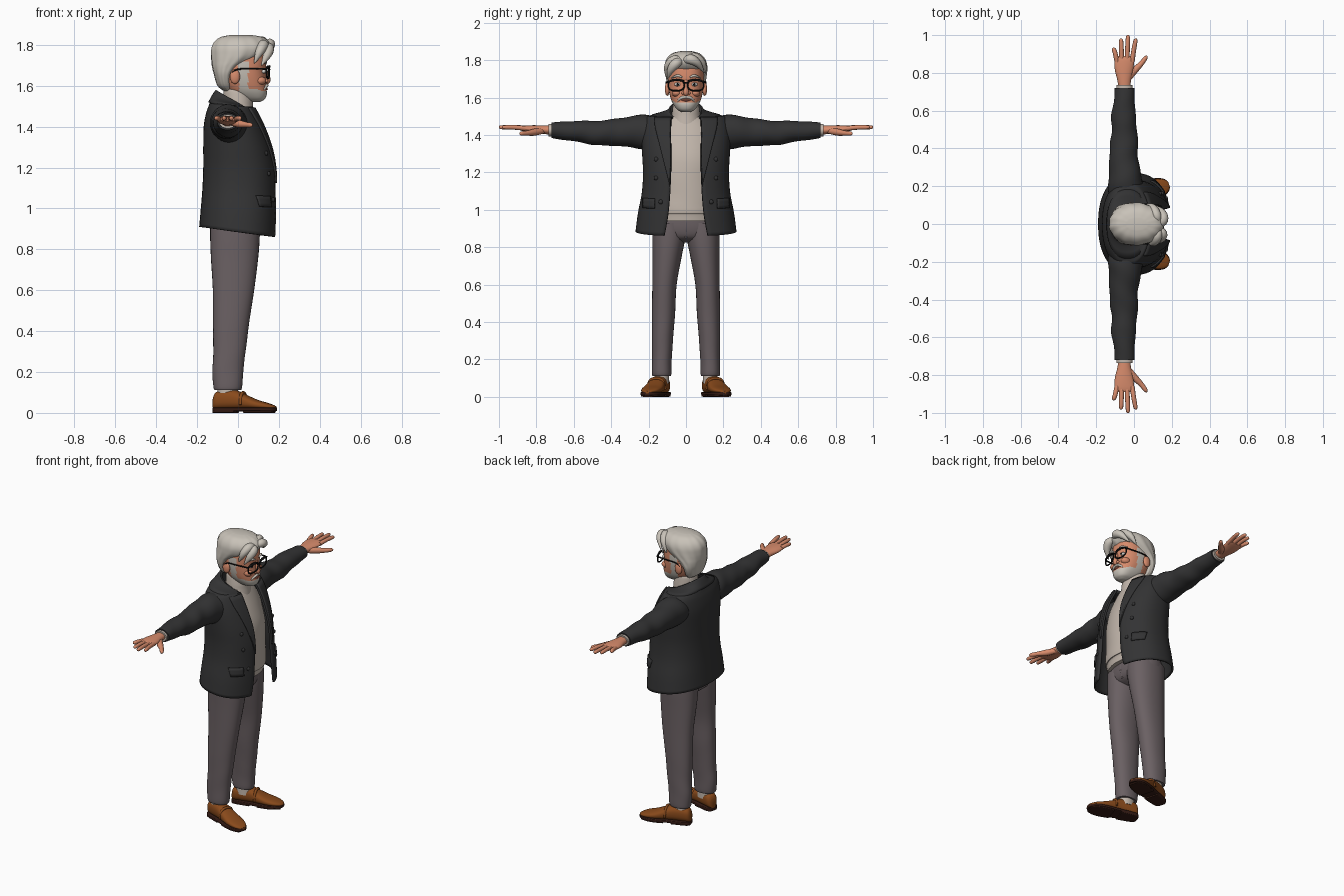
import bpy, bmesh, math
from mathutils import Vector, Matrix

def mat(name, r, g, b):
    m = bpy.data.materials.new(name)
    m.diffuse_color = (r, g, b, 1)
    return m

JACKET = mat("charcoal", .033, .033, .034)
PANTS = mat("grey_mauve", .145, .118, .125)
KNIT = mat("cream_knit", .54, .47, .41)
SKIN = mat("skin", .68, .26, .15)
HAIR = mat("silver_hair", .58, .54, .48)
SHOE = mat("brown_leather", .25, .068, .011)
SOLE = mat("dark_sole", .035, .011, .007)
BLACK = mat("black", .006, .006, .006)
WHITE = mat("eye_white", .7, .68, .65)
LIP = mat("lip", .42, .12, .08)

def smooth(keys, sub):
    """Catmull-Rom resampling of tuples."""
    out, n = [], len(keys)
    for i in range(n - 1):
        p = [keys[max(0, min(n - 1, i + k))] for k in (-1, 0, 1, 2)]
        for s in range(sub):
            t = s / sub
            out.append(tuple(.5 * (2 * b + (c - a) * t + (2 * a - 5 * b + 4 * c - d) * t * t
                       + (3 * b - a - 3 * c + d) * t ** 3) for a, b, c, d in zip(*p)))
    return out + [tuple(keys[-1])]

def skin_rings(name, rings, mats, closed=True, mirror=False, solid=0, rule=None, matrix=None):
    bm = bmesh.new()
    vs = [[bm.verts.new(p) for p in r] for r in rings]
    n = len(vs[0])
    for a, b in zip(vs, vs[1:]):
        for j in range(n if closed else n - 1):
            k = (j + 1) % n
            bm.faces.new((a[j], a[k], b[k], b[j]))
    if closed:
        bm.faces.new(vs[0][::-1])
        bm.faces.new(vs[-1])
        bmesh.ops.recalc_face_normals(bm, faces=bm.faces)
    if matrix:
        bm.transform(matrix)
    return finish(name, bm, mats, mirror, solid, rule)

def finish(name, bm, mats, mirror=False, solid=0, rule=None):
    mats = mats if isinstance(mats, list) else [mats]
    if rule:
        for f in bm.faces:
            f.material_index = rule(f.calc_center_median())
    me = bpy.data.meshes.new(name)
    bm.to_mesh(me)
    bm.free()
    for m in mats:
        me.materials.append(m)
    ob = bpy.data.objects.new(name, me)
    bpy.context.collection.objects.link(ob)
    if solid:
        s = ob.modifiers.new("thickness", 'SOLIDIFY')
        s.thickness, s.offset = solid, -1
    if mirror:
        ob.modifiers.new("pair", 'MIRROR').use_axis = (False, True, False)
    return ob

def sgnpow(v, e):
    return math.copysign(abs(v) ** e, v)

def loft(name, keys, mats, axis='z', n=2, seg=32, sub=4, ripple=None, **kw):
    """keys: (position on axis, centre 1, centre 2, radius 1, radius 2)"""
    rings = []
    for p, c1, c2, r1, r2 in smooth(keys, sub):
        ring = []
        for j in range(seg):
            a = 2 * math.pi * j / seg
            k = 1 + (ripple(a, p) if ripple else 0)
            u = c1 + k * r1 * sgnpow(math.cos(a), 2 / n)
            v = c2 + k * r2 * sgnpow(math.sin(a), 2 / n)
            ring.append({'z': (u, v, p), 'y': (u, p, v), 'x': (p, u, v)}[axis])
        rings.append(ring)
    return skin_rings(name, rings, mats, **kw)

def span(keys):
    """(z, back x, front x, half width) to loft keys"""
    return [(z, (b + f) / 2, 0, (f - b) / 2, w) for z, b, f, w in keys]

def tube(name, keys, m, seg=10, sub=4, **kw):
    """keys: (x, y, z, radius)"""
    pts = smooth(keys, sub)
    rings, nrm = [], Vector((.31, .2, .93))
    for i, p in enumerate(pts):
        d = Vector(pts[min(i + 1, len(pts) - 1)][:3]) - Vector(pts[max(i - 1, 0)][:3])
        d.normalize()
        nrm = (nrm - d * nrm.dot(d)).normalized()
        b = d.cross(nrm)
        rings.append([Vector(p[:3]) + max(p[3], .0005) * (nrm * math.cos(2 * math.pi * j / seg)
                      + b * math.sin(2 * math.pi * j / seg)) for j in range(seg)])
    return skin_rings(name, rings, m, **kw)

def ball(name, loc, scale, m, mirror=False):
    bm = bmesh.new()
    bmesh.ops.create_uvsphere(bm, u_segments=20, v_segments=12, radius=1,
                              matrix=Matrix.Translation(loc) @ Matrix.Diagonal((*scale, 1)))
    return finish(name, bm, m, mirror)

# Jacket surface: (z, back x, front x, half width, opening half width)
N = 2.3
JK = smooth([(.91, -.19, .195, .27, .118), (1, -.182, .195, .257, .098), (1.1, -.174, .192, .236, .087),
             (1.2, -.17, .187, .23, .082), (1.3, -.17, .167, .235, .08), (1.4, -.168, .13, .238, .082),
             (1.47, -.155, .095, .226, .08), (1.505, -.142, .075, .2, .077), (1.525, -.13, .06, .14, .072),
             (1.545, -.118, .05, .095, .066), (1.575, -.1, .04, .082, .06)], 4)

def row(z):
    for a, b in zip(JK, JK[1:]):
        if z <= b[0]:
            t = (z - a[0]) / (b[0] - a[0])
            return [p + (q - p) * t for p, q in zip(a, b)]
    return JK[-1]

def angle(z, y=None):
    r = row(z)
    return math.pi - math.asin(min(1, ((y or r[4]) / r[3])) ** (N / 2))

def coat(z, t, off=0):
    _, b, f, w, _ = row(z)
    x = (b + f) / 2 - ((f - b) / 2 + off) * sgnpow(math.cos(t), 2 / N)
    y = (w + off) * sgnpow(math.sin(t), 2 / N)
    z -= .05 * max(0, (1.15 - z) / .24) * (x + .19) / .38
    z -= .07 * max(0, (z - 1.5) / .07) * (x + .1) / .13
    return (x, y, z)

def patch(name, z0, z1, t0, t1, off, nz=14, nt=8, mirror=True):
    zs = [z0 + (z1 - z0) * i / nz for i in range(nz + 1)]
    skin_rings(name, [[coat(z, t0(z) + (t1(z) - t0(z)) * j / nt, off) for j in range(nt + 1)] for z in zs],
               JACKET, closed=False, mirror=mirror, solid=off + .004)

skin_rings("jacket_body", [[coat(r[0], angle(r[0]) * (1 - j / 28)) for j in range(57)] for r in JK],
           JACKET, closed=False, solid=.012)
patch("lapel", 1.13, 1.495, angle, lambda z: angle(z, .084 + .078 * min(1, (z - 1.13) / .32)), .009)
patch("collar", 1.515, 1.575, angle, lambda z: -angle(z), .009, 6, 50, False)
patch("pocket_flap", 1.03, 1.075, lambda z: angle(z, .165), lambda z: angle(z, .225), .008, 3)
for z, y in ((1.27, .16), (1.17, .16), (1.06, .135)):
    ball("jacket_button", coat(z, angle(z, y)), (.009, .012, .012), JACKET, True)

# Sleeves, cuffs and hands
loft("sleeve", [(.13, -.045, 1.415, .085, .075), (.2, -.045, 1.415, .092, .092), (.27, -.048, 1.417, .085, .087),
                (.35, -.055, 1.415, .075, .075), (.42, -.053, 1.412, .075, .069), (.49, -.05, 1.41, .066, .064),
                (.56, -.056, 1.418, .066, .058), (.64, -.052, 1.422, .056, .05), (.72, -.05, 1.425, .051, .042)],
     JACKET, 'y', mirror=True, ripple=lambda a, p: .022 * math.sin(45 * p + 2 * a))
loft("shirt_cuff", [(.7, -.05, 1.425, .043, .035), (.735, -.05, 1.425, .043, .034)], KNIT, 'y', mirror=True)
loft("palm", [(.71, -.05, 1.425, .031, .024), (.76, -.052, 1.428, .036, .023), (.82, -.053, 1.431, .049, .021),
              (.87, -.051, 1.435, .052, .015), (.89, -.05, 1.436, .044, .009)], SKIN, 'y', mirror=True)
for x0, x1, y1 in ((-.09, -.106, .935), (-.065, -.068, .982), (-.037, -.032, 1), (-.01, .008, .982)):
    tube("finger", [(x0, .86, 1.435, .013), ((x0 + x1) / 2, (.86 + y1) / 2, 1.441, .0125),
                    (x1, y1 - .01, 1.441, .0105), (x1, y1, 1.44, .002)], SKIN, mirror=True)
tube("thumb", [(-.035, .765, 1.422, .016), (0, .81, 1.415, .019), (.035, .845, 1.41, .014),
               (.062, .88, 1.408, .011), (.07, .89, 1.408, .002)], SKIN, mirror=True)

# Sweater with ribbed hem and roll neck
loft("sweater", span([(.94, -.13, .137, .18), (.98, -.13, .143, .183), (.99, -.135, .154, .187),
                      (1.1, -.14, .152, .185), (1.25, -.14, .148, .185), (1.36, -.14, .118, .18),
                      (1.45, -.12, .082, .15), (1.5, -.09, .06, .09)]), KNIT, seg=48,
     ripple=lambda a, p: .007 * math.sin(35 * p + 3 * a) if p > 1 else 0)
loft("roll_neck", span([(1.45, -.08, .08, .085), (1.5, -.073, .074, .076), (1.53, -.073, .072, .073),
                        (1.575, -.07, .062, .067), (1.585, -.06, .055, .06)]), KNIT)
loft("neck", span([(1.54, -.06, .055, .058), (1.64, -.07, .06, .06)]), SKIN)

# Trousers
loft("trouser_leg", [(.112, -.05, .13, .066, .049), (.13, -.05, .13, .071, .052), (.2, -.05, .129, .075, .053),
                     (.3, -.042, .126, .079, .056), (.45, -.033, .12, .089, .062), (.6, -.022, .115, .101, .065),
                     (.75, -.017, .101, .115, .078), (.85, -.015, .092, .121, .088), (.93, -.015, .09, .122, .088)],
     PANTS, n=2.2, mirror=True, ripple=lambda a, p: .012 * math.sin(40 * p + 2 * a) * max(0, 1 - p / .6))
loft("trouser_hips", span([(.825, -.08, .04, .07), (.85, -.125, .09, .15), (.9, -.137, .108, .18),
                           (.97, -.13, .11, .178)]), PANTS, n=2.3)
tube("trouser_fly", [(.102, 0, .95, .008), (.102, 0, .9, .008), (.088, 0, .85, .006)], PANTS)

# Socks and loafers, toes turned out
loft("sock", [(.07, -.05, .13, .052, .04), (.14, -.05, .13, .05, .039)], KNIT, mirror=True)
turn = Matrix.Translation((-.118, .115, 0)) @ Matrix.Rotation(math.radians(17), 4, 'Z')
outline = [(0, .022, .078), (.015, .036, .102), (.06, .042, .113), (.115, .045, .11), (.165, .05, .088),
           (.22, .054, .064), (.27, .048, .05), (.305, .03, .038), (.318, .01, .03)]
loft("loafer", [(u, 0, (t + .018) / 2, w, (t - .018) / 2) for u, w, t in outline], SHOE, 'x', n=2.5,
     mirror=True, matrix=turn)
loft("sole", [(u, 0, .017, w + .004, .009) for u, w, t in outline], SOLE, 'x', n=6, mirror=True, matrix=turn)
loft("heel", [(u, 0, .011, w + .003, .011) for u, w, t in outline[:4]], SOLE, 'x', n=6, mirror=True, matrix=turn)
loft("ball_sole", [(u, 0, .008, w, .008) for u, w, t in outline[4:8]], SOLE, 'x', n=6, mirror=True, matrix=turn)
tube("loafer_strap", [(.15, -.051, .04, .006), (.15, -.035, .086, .008), (.15, 0, .099, .008),
                      (.15, .035, .086, .008), (.15, .051, .04, .006)], SHOE, mirror=True, matrix=turn)

# Head with beard coloured along jaw and sideburns
def beard(c):
    edge = 1.572 + .5 * max(0, abs(c.y) - .05)
    return 1 if c.x > .005 and (c.z < edge or (c.x < .05 and c.z < 1.72)) else 0

loft("head", span([(1.522, .045, .11, .022), (1.535, .02, .131, .046), (1.56, -.03, .141, .066),
                   (1.59, -.06, .139, .08), (1.63, -.085, .136, .09), (1.67, -.1, .134, .095),
                   (1.72, -.11, .137, .096), (1.78, -.1, .125, .09), (1.82, -.06, .08, .055)]),
     [SKIN, HAIR], n=2.4, seg=72, sub=6, rule=beard)
tube("moustache", [(.142, 0, 1.603, .007), (.14, .02, 1.6, .008), (.131, .038, 1.588, .006),
                   (.125, .045, 1.575, .002)], HAIR, mirror=True)
tube("mouth", [(.136, -.026, 1.587, .002), (.141, 0, 1.584, .005), (.136, .026, 1.587, .002)], LIP)
tube("nose", [(.13, 0, 1.695, .008), (.139, 0, 1.66, .011), (.145, 0, 1.632, .015), (.141, 0, 1.617, .012),
              (.135, 0, 1.612, .002)], SKIN)
ball("nostril", (.136, .014, 1.624), (.012, .01, .009), SKIN, True)
ball("cheek", (.105, .05, 1.625), (.033, .026, .022), SKIN, True)
ball("ear", (-.015, .1, 1.645), (.025, .013, .036), SKIN, True)
ball("eye", (.124, .045, 1.67), (.013, .017, .01), WHITE, True)
ball("pupil", (.134, .045, 1.67), (.005, .007, .007), BLACK, True)
tube("eyebrow", [(.136, .02, 1.708, .004), (.134, .045, 1.717, .007), (.115, .078, 1.705, .003)], HAIR, mirror=True)

# Spectacles
ring = [(.152 - .012 * abs(math.cos(a) + 1) / 2, .052 + .043 * sgnpow(math.cos(a), .8),
         1.666 + .03 * sgnpow(math.sin(a), .8), .0045) for a in [math.pi * i / 12 for i in range(25)]]
tube("lens_rim", ring, BLACK, seg=8, sub=2, mirror=True)
tube("brow_bar", [(.152, .012, 1.688, .005), (.153, .05, 1.695, .006), (.142, .095, 1.685, .005)], BLACK, mirror=True)
tube("bridge", [(.152, -.012, 1.676, .004), (.156, 0, 1.68, .004), (.152, .012, 1.676, .004)], BLACK)
tube("temple_arm", [(.142, .096, 1.683, .005), (.07, .104, 1.683, .004), (0, .106, 1.681, .004),
                    (-.03, .106, 1.665, .003)], BLACK, mirror=True)

# Hair cap with combed ripples, and swept locks over the forehead
loft("hair", span([(1.575, -.07, -.03, .045), (1.6, -.1, -.025, .075), (1.65, -.116, -.015, .097),
                   (1.69, -.126, .025, .105), (1.72, -.13, .08, .11), (1.75, -.132, .13, .113),
                   (1.785, -.13, .157, .111), (1.815, -.115, .15, .097), (1.838, -.085, .12, .07),
                   (1.848, -.04, .07, .03)]), HAIR, seg=72,
     ripple=lambda a, p: .014 * math.cos(13 * a + 25 * p))
for y0, path in ((-.02, ((.15, -.05, 1.785), (.142, -.08, 1.75), (.115, -.1, 1.7))),
                 (-.01, ((.125, -.06, 1.8), (.105, -.097, 1.765), (.08, -.106, 1.71))),
                 (-.015, ((.155, .02, 1.805), (.148, .06, 1.785), (.115, .096, 1.735))),
                 (0, ((.12, .04, 1.815), (.1, .085, 1.785), (.07, .105, 1.73)))):
    tube("hair_lock", [(.13, y0, 1.79, .012), (*path[0], .026), (*path[1], .021), (*path[2], .003)], HAIR, seg=14)

# Smooth shading with crisp edges
for ob in bpy.context.scene.objects:
    ob.select_set(True)
    bpy.context.view_layer.objects.active = ob
bpy.ops.object.shade_smooth_by_angle(angle=math.radians(50))
